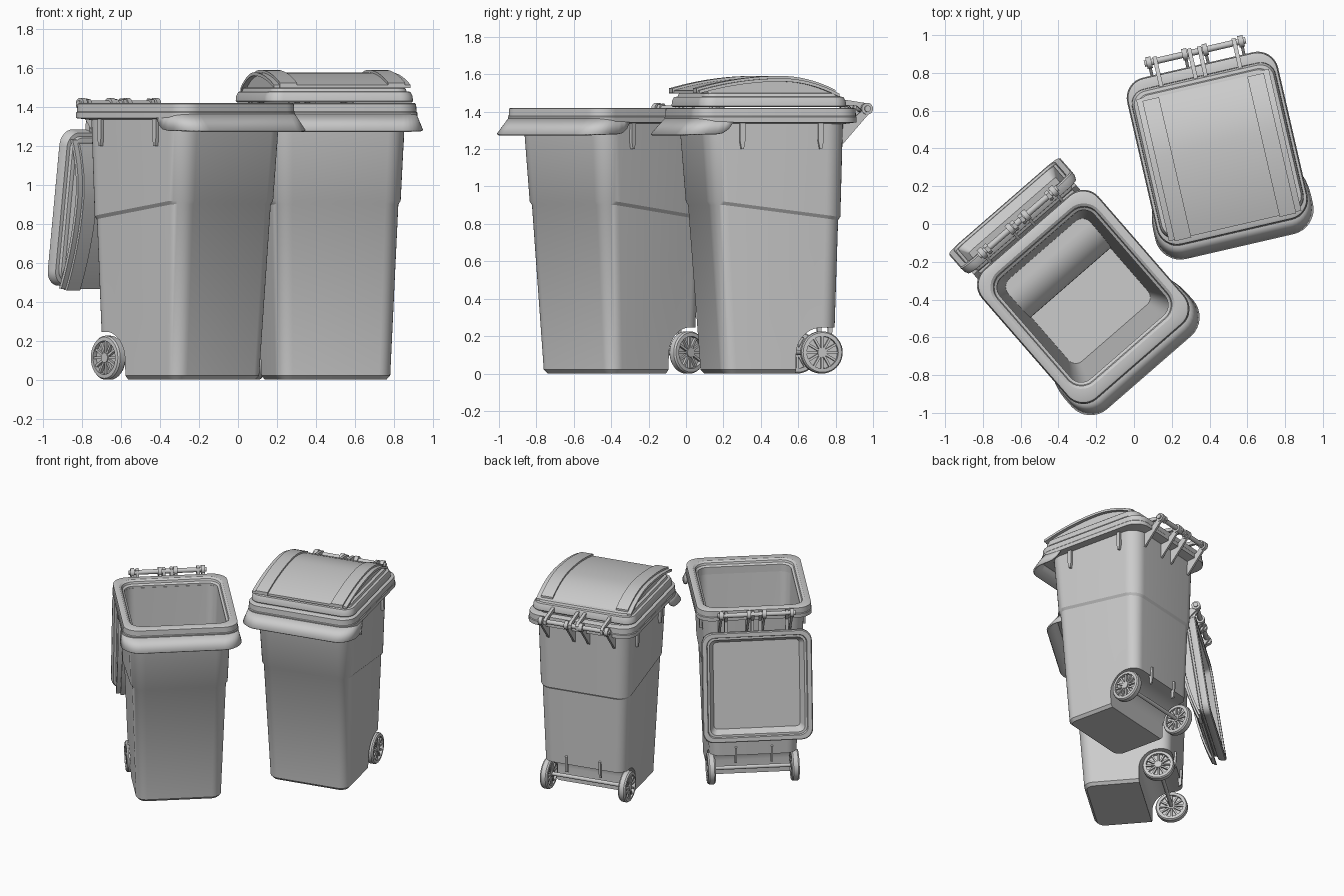
import bpy, bmesh
from math import sin, cos, pi, radians
from mathutils import Matrix, Vector

if "Cube" in bpy.data.objects:
    bpy.data.objects.remove(bpy.data.objects["Cube"])

PIVOT = Vector((0, 0.56, 1.425))          # hinge axis runs along local x


def make(name, verts, faces):
    me = bpy.data.meshes.new(name)
    me.from_pydata(verts, [], faces)
    bm = bmesh.new()
    bm.from_mesh(me)
    bmesh.ops.recalc_face_normals(bm, faces=bm.faces)
    bm.to_mesh(me)
    bm.free()
    ob = bpy.data.objects.new(name, me)
    bpy.context.collection.objects.link(ob)
    return ob


def ring(w, y0, y1, r, z, n=8):
    """Rounded rectangle; z is a number or a function of y."""
    pts = []
    for cx, cy, a0 in ((w - r, y1 - r, 0), (r - w, y1 - r, 90), (r - w, y0 + r, 180), (w - r, y0 + r, 270)):
        for i in range(n + 1):
            a = radians(a0 + 90 * i / n)
            x, y = cx + r * cos(a), cy + r * sin(a)
            pts.append((x, y, z(y) if callable(z) else z))
    return pts


def loft(name, rings, loop=False):
    n, m = len(rings[0]), len(rings)
    faces = []
    for j in range(m if loop else m - 1):
        k = (j + 1) % m
        faces += [(j * n + i, j * n + (i + 1) % n, k * n + (i + 1) % n, k * n + i) for i in range(n)]
    if not loop:
        faces += [tuple(range(n)), tuple(range((m - 1) * n, m * n))]
    return make(name, [p for r in rings for p in r], faces)


def prism(name, prof, x0, x1):
    """Extrude a (y, z) outline along x."""
    n = len(prof)
    verts = [(x, y, z) for x in (x0, x1) for y, z in prof]
    faces = [(i, (i + 1) % n, n + (i + 1) % n, n + i) for i in range(n)]
    return make(name, verts, faces + [tuple(range(n)), tuple(range(n, 2 * n))])


def lathe(name, prof, y, z, loop=False, n=32):
    """Turn (radius, x) points around an x-parallel axis."""
    rings = [[(x, y + r * cos(2 * pi * i / n), z + r * sin(2 * pi * i / n)) for i in range(n)] for r, x in prof]
    return loft(name, rings, loop)


def rod(name, x0, x1, y, z, r, n=20):
    return lathe(name, [(r, x0), (r, x1)], y, z, n=n)


def subtract(ob, cutter):
    mod = ob.modifiers.new("cut", 'BOOLEAN')
    mod.operation, mod.object, mod.solver = 'DIFFERENCE', cutter, 'EXACT'
    bpy.context.view_layer.objects.active = ob
    bpy.ops.object.modifier_apply(modifier="cut")
    bpy.data.objects.remove(cutter)


def wall(z, g, zc=None):
    """Tapered body section at height z, grown by g."""
    t = z / 1.36
    return ring(0.312 + 0.048 * t + g, -0.25 - 0.10 * t - g, 0.39 + 0.035 * t + g, 0.085 + 0.02 * t + g, zc or z)


def wheel_well(R):
    arc = [(0.30 + R * cos(radians(a)), 0.115 + R * sin(radians(a))) for a in range(180, 89, -9)]
    return prism("well_cutter", [(0.30 - R, -0.1)] + arc + [(0.7, 0.115 + R), (0.7, -0.1)], -0.6, 0.6)


def arch(y):
    d = y - 0.07
    return 1.6 - (0.31 if d < 0 else 0.83) * d * d


def arch_strip(name, x0, x1, y0, y1, top, bottom):
    ys = [y0 + (y1 - y0) * i / 20 for i in range(21)]
    return prism(name, [(y, arch(y) + top) for y in ys] + [(y, arch(y) + bottom) for y in reversed(ys)], x0, x1)


def make_base(p):
    parts = []
    add = parts.append
    # hollow body with a slanted step and a rear wheel recess
    seam = lambda y: 0.91 - 0.08 * max(0, min(1, (y + 0.24) / 0.62))
    body = loft(p + "body", [wall(0.01, -0.03), wall(0.03, -0.012), wall(0.9, -0.012, seam),
                             wall(0.9, 0, lambda y: seam(y) + 0.018), wall(1.38, 0)])
    inner = loft("inner_cutter", [wall(0.04, -0.035), wall(0.9, -0.03), wall(1.5, -0.03)])
    subtract(body, wheel_well(0.14))
    subtract(inner, wheel_well(0.165))
    subtract(body, inner)
    add(body)
    # rim
    R = lambda g, z: ring(0.41 + g, -0.42 - g, 0.49 + g, 0.11 + g * 0.7, z)
    I = lambda g, z: ring(0.33 + g, -0.318 - g, 0.398 + g, 0.075 + g, z)
    add(loft(p + "rim", [I(0, 1.34), I(0, 1.395), I(0.015, 1.405), I(0.02, 1.42), I(0.035, 1.43), R(-0.015, 1.43),
                         R(-0.006, 1.425), R(-0.004, 1.385), R(0, 1.38), R(0, 1.352), R(-0.05, 1.345)], True))
    # flared front skirt

    def skirt_row(w, y0, r, zs):
        half = [(w[i], y, z) for i, (y, z) in enumerate(zip((-0.21, -0.235, -0.27, -0.31), zs))]
        for i in range(9):
            a = radians(90 * i / 8)
            half.append((w[3] - r + r * cos(a), y0 + r - r * sin(a), zs[3]))
        return half + [(-x, y, z) for x, y, z in reversed(half)]
    top = skirt_row([0.405] * 4, -0.418, 0.105, [1.375] * 4)
    low = skirt_row([0.411, 0.418, 0.425, 0.428], -0.497, 0.135, [1.35, 1.318, 1.296, 1.29])
    n = len(top)
    skirt = make(p + "front_skirt", top + low, [(i, i + 1, n + i + 1, n + i) for i in range(n - 1)])
    mod = skirt.modifiers.new("thickness", 'SOLIDIFY')
    mod.thickness = 0.012
    add(skirt)
    # ribs, hinge brackets, wheels
    for s in (-1, 1):
        for y in (-0.15, 0.28):
            add(prism(p + "side_rib", [(y - 0.014, 1.36), (y + 0.014, 1.36), (y + 0.014, 1.25),
                                       (y + 0.006, 1.21), (y - 0.006, 1.21), (y - 0.014, 1.25)], s * 0.335, s * 0.376))
        add(prism(p + "rear_rib", [(0.37, 0.33), (0.402, 0.32), (0.395, 0.2), (0.375, 0.19)], s * 0.12, s * 0.135))
        for x in (0.055, 0.25):
            add(prism(p + "hinge_bracket", [(0.41, 1.37), (0.41, 1.23), (0.43, 1.24), (0.585, 1.415),
                                            (0.565, 1.44), (0.49, 1.38)], s * (x - 0.008), s * (x + 0.008)))
            add(rod(p + "hinge_knuckle", s * (x - 0.014), s * (x + 0.014), PIVOT.y, PIVOT.z, 0.031))
        y, z, x = 0.30, 0.122, 0.268
        add(lathe(p + "tyre", [(0.085, s * x), (0.106, s * (x + 0.002)), (0.113, s * (x + 0.012)), (0.113, s * (x + 0.045)),
                               (0.106, s * (x + 0.055)), (0.086, s * (x + 0.057))], y, z, True, 40))
        add(rod(p + "wheel_disc", s * (x + 0.018), s * (x + 0.034), y, z, 0.088))
        add(rod(p + "wheel_hub", s * x, s * (x + 0.056), y, z, 0.026))
        for i in range(12):
            d = Vector((cos(i * pi / 6), sin(i * pi / 6)))
            t = Vector((-d.y, d.x)) * 0.006
            c = Vector((y, z))
            prof = [c + d * 0.02 - t, c + d * 0.09 - t, c + d * 0.09 + t, c + d * 0.02 + t]
            add(prism(p + "wheel_spoke", [tuple(q) for q in prof], s * (x + 0.006), s * (x + 0.05)))
    add(rod(p + "axle", -0.29, 0.29, 0.30, 0.122, 0.014))
    add(rod(p + "hinge_bar", -0.275, 0.275, PIVOT.y, PIVOT.z, 0.017))
    return parts


def make_lid(p):
    parts = []
    add = parts.append
    # hollow stepped lid base
    L = lambda g, z: ring(0.39 + g, -0.38 - g, 0.43 + g, 0.08 + g * 0.6, z)
    add(loft(p + "lid_base", [L(-0.085, 1.495), L(-0.07, 1.47), L(-0.055, 1.445), L(-0.04, 1.445), L(-0.035, 1.433),
                              L(-0.006, 1.433), L(0, 1.44), L(-0.002, 1.465), L(-0.012, 1.487), L(-0.03, 1.49),
                              L(-0.036, 1.505), L(-0.05, 1.51)]))
    # arched dome, overhanging panel and raised bands
    ys = [-0.33 + 0.71 * i / 20 for i in range(21)]
    add(prism(p + "lid_dome", [(-0.33, 1.5)] + [(y, arch(y) - 0.028) for y in ys] + [(0.38, 1.5)], -0.335, 0.335))
    add(arch_strip(p + "lid_panel", -0.36, 0.36, -0.385, 0.385, -0.013, -0.03))
    for s in (-1, 1):
        add(arch_strip(p + "lid_band", s * 0.24, s * 0.33, -0.392, 0.37, 0.0, -0.025))
        for x in (0.027, 0.215):
            add(prism(p + "lid_arm", [(0.40, 1.445), (0.40, 1.48), (0.56, 1.455), (0.585, 1.44), (0.585, 1.41),
                                      (0.56, 1.397), (0.535, 1.42), (0.51, 1.44)], s * (x - 0.011), s * (x + 0.011)))
    return parts


# place the two bins: one with its lid swung fully back, one closed
swing = Matrix.Translation(PIVOT) @ Matrix.Rotation(radians(-262), 4, 'X') @ Matrix.Translation(-PIVOT)
for prefix, x, y, angle, lid in (("open_bin_", -0.246, -0.412, 41, swing),
                                 ("closed_bin_", 0.449, 0.365, 13, Matrix.Identity(4))):
    place = Matrix.Translation((x, y, -0.009)) @ Matrix.Rotation(radians(angle), 4, 'Z')
    for ob in make_base(prefix):
        ob.matrix_world = place
    for ob in make_lid(prefix):
        ob.matrix_world = place @ lid

bpy.ops.object.select_all(action='SELECT')
bpy.context.view_layer.objects.active = bpy.context.selected_objects[0]
bpy.ops.object.shade_smooth_by_angle(angle=radians(30))
